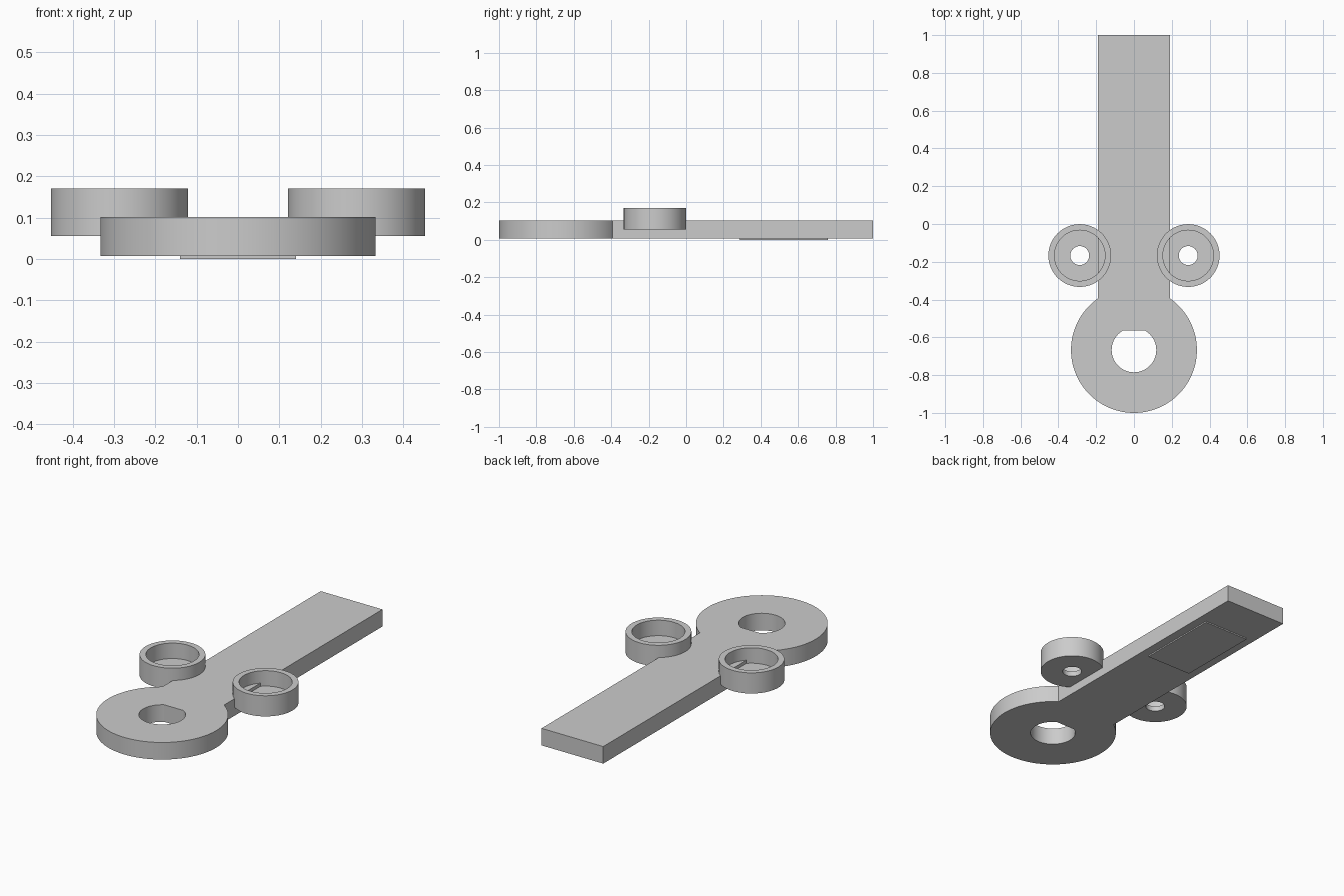
import bpy, bmesh
from math import sin, cos, pi, acos, asin

cube = bpy.data.objects.get("Cube")
if cube:
    bpy.data.objects.remove(cube)

grey = bpy.data.materials.new("plain grey")
grey.use_nodes = True
grey.diffuse_color = (0.6, 0.6, 0.6, 1)
grey.node_tree.nodes["Principled BSDF"].inputs["Base Color"].default_value = (0.6, 0.6, 0.6, 1)


def arc(cx, cy, r, a0, a1, n):
    """Points along an arc, both ends included."""
    return [(cx + r * cos(a0 + (a1 - a0) * i / n),
             cy + r * sin(a0 + (a1 - a0) * i / n)) for i in range(n + 1)]


def finish(name, bm):
    bmesh.ops.recalc_face_normals(bm, faces=bm.faces)
    mesh = bpy.data.meshes.new(name)
    bm.to_mesh(mesh)
    bm.free()
    mesh.materials.append(grey)
    ob = bpy.data.objects.new(name, mesh)
    bpy.context.collection.objects.link(ob)
    bpy.ops.object.select_all(action="DESELECT")
    bpy.context.view_layer.objects.active = ob
    ob.select_set(True)
    bpy.ops.object.shade_smooth_by_angle(angle=pi / 6)
    return ob


def plate(name, loops, z0, z1):
    """Flat outline with holes, raised to a solid."""
    bm = bmesh.new()
    for pts in loops:
        vs = [bm.verts.new((x, y, z0)) for x, y in pts]
        for a, b in zip(vs, vs[1:] + vs[:1]):
            bm.edges.new((a, b))
    bmesh.ops.triangle_fill(bm, edges=bm.edges[:], use_beauty=True)
    ext = bmesh.ops.extrude_face_region(bm, geom=bm.faces[:], use_keep_orig=True)
    top = [g for g in ext["geom"] if isinstance(g, bmesh.types.BMVert)]
    bmesh.ops.translate(bm, verts=top, vec=(0, 0, z1 - z0))
    return finish(name, bm)


def cup(name, cx, cy, profile, n=96):
    """Closed profile of (radius, height) turned about an upright axis."""
    bm = bmesh.new()
    rings = [[bm.verts.new((cx + r * cos(2 * pi * i / n), cy + r * sin(2 * pi * i / n), z))
              for i in range(n)] for r, z in profile]
    for a, b in zip(rings, rings[1:] + rings[:1]):
        for i in range(n):
            j = (i + 1) % n
            bm.faces.new((a[i], a[j], b[j], b[i]))
    return finish(name, bm)


# Arm with round head and D-shaped shaft hole
half, head_r, head_y = 0.19, 0.333, -0.667
neck = acos(half / head_r)
outline = [(half, 1), (-half, 1)] + arc(0, head_y, head_r, pi - neck, 2 * pi + neck, 120)
hole_r, flat = 0.118, 0.102
cut = asin(flat / hole_r)
d_hole = arc(0, head_y, hole_r, pi - cut, 2 * pi + cut, 72)
plate("arm", [outline, d_hole], 0.007, 0.102)

# Thin pad under the arm
plate("bottom_pad", [[(-0.14, 0.285), (0.14, 0.285), (0.14, 0.76), (-0.14, 0.76)]], 0, 0.008)

# Open cups on both sides
cup_profile = [(0.05, 0.055), (0.166, 0.055), (0.166, 0.17),
               (0.134, 0.17), (0.134, 0.084), (0.05, 0.084)]
for side, s in (("left", 1), ("right", -1)):
    cup(side + "_cup", s * 0.287, -0.167, cup_profile)
